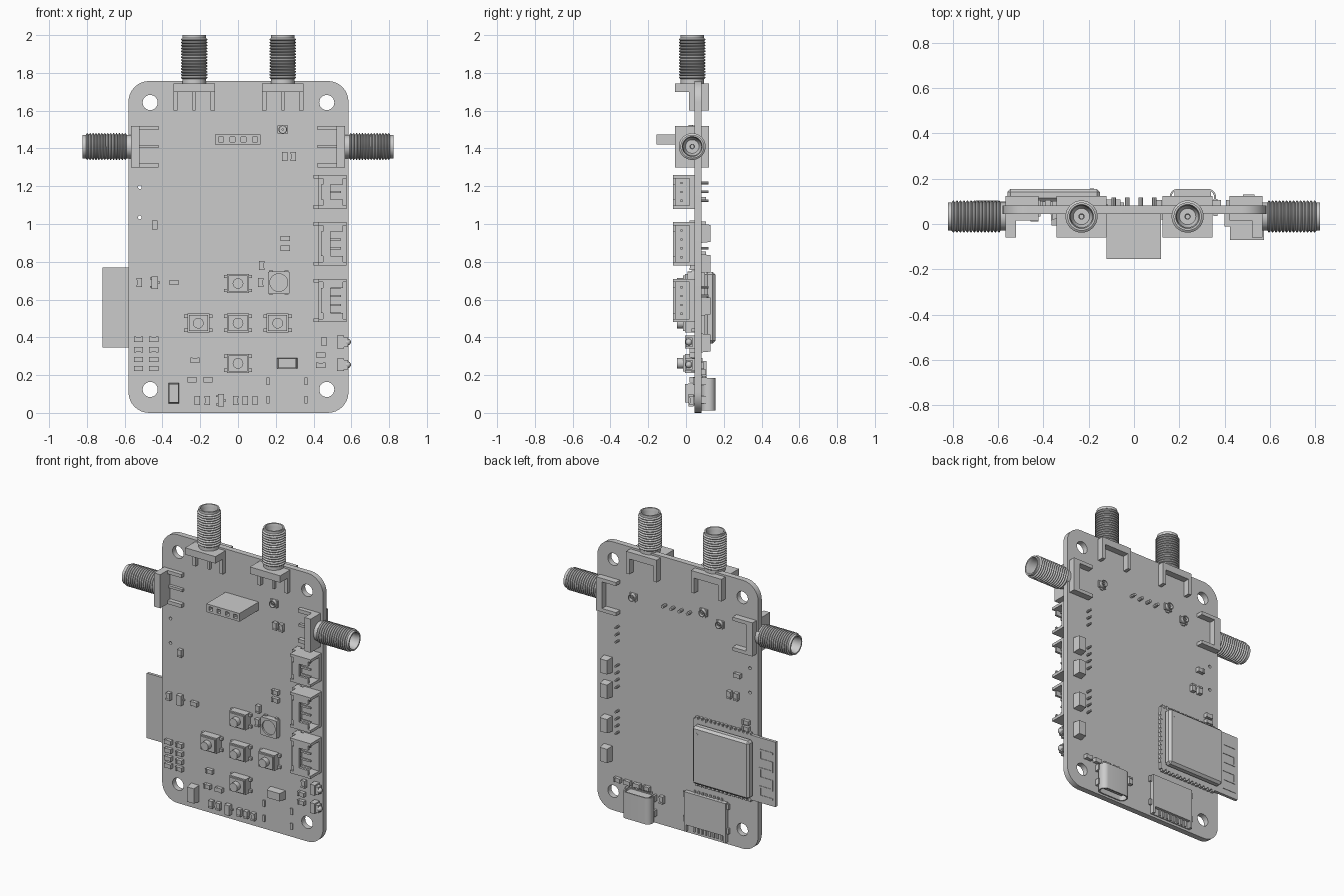
import bpy, bmesh, math
from mathutils import Matrix, Vector

if "Cube" in bpy.data.objects:
    bpy.data.objects.remove(bpy.data.objects["Cube"])

FRONT, BACK = 0.044, 0.081          # the two board surfaces (y)


def box(bm, x0, x1, y0, y1, z0, z1):
    c = Matrix.Translation(((x0 + x1) / 2, (y0 + y1) / 2, (z0 + z1) / 2))
    s = Matrix.Diagonal((abs(x1 - x0), abs(y1 - y0), abs(z1 - z0), 1))
    bmesh.ops.create_cube(bm, size=1, matrix=c @ s)


def cyl(bm, x, z, r, y0, y1, r2=None, seg=24):
    """Cylinder along y; r2 is the radius at the -y end."""
    m = Matrix.Translation((x, (y0 + y1) / 2, z)) @ Matrix.Rotation(math.pi / 2, 4, 'X')
    bmesh.ops.create_cone(bm, cap_ends=True, segments=seg, radius1=r,
                          radius2=r if r2 is None else r2, depth=abs(y1 - y0), matrix=m)


def finish(name, bm, matrix=None, smooth=False, bevel=0):
    bmesh.ops.recalc_face_normals(bm, faces=bm.faces)
    me = bpy.data.meshes.new(name)
    bm.to_mesh(me)
    bm.free()
    ob = bpy.data.objects.new(name, me)
    bpy.context.collection.objects.link(ob)
    if matrix:
        ob.matrix_world = matrix
    if bevel:
        m = ob.modifiers.new("bevel", 'BEVEL')
        m.width, m.segments = bevel, 1
    if smooth:
        shade(ob)
    return ob


def shade(ob):
    bpy.ops.object.select_all(action='DESELECT')
    ob.select_set(True)
    bpy.context.view_layer.objects.active = ob
    bpy.ops.object.shade_smooth_by_angle(angle=math.radians(35))


def rounded(x0, x1, y0, y1, r, n=8):
    pts = []
    for k, (cx, cy) in enumerate([(x1 - r, y1 - r), (x0 + r, y1 - r), (x0 + r, y0 + r), (x1 - r, y0 + r)]):
        for i in range(n + 1):
            a = math.pi / 2 * (k + i / n)
            pts.append((cx + r * math.cos(a), cy + r * math.sin(a)))
    return pts


def circle(x, y, r, n=24):
    return [(x + r * math.cos(2 * math.pi * i / n), y + r * math.sin(2 * math.pi * i / n)) for i in range(n)]


def plate(name, loops, depth, matrix):
    """Filled outline with holes, extruded by depth about its plane."""
    cu = bpy.data.curves.new(name, 'CURVE')
    cu.dimensions, cu.fill_mode, cu.extrude = '2D', 'BOTH', depth / 2
    for pts in loops:
        sp = cu.splines.new('POLY')
        sp.points.add(len(pts) - 1)
        for p, (x, y) in zip(sp.points, pts):
            p.co = (x, y, 0, 1)
        sp.use_cyclic_u = True
    ob = bpy.data.objects.new(name, cu)
    bpy.context.collection.objects.link(ob)
    ob.matrix_world = matrix
    bpy.ops.object.select_all(action='DESELECT')
    ob.select_set(True)
    bpy.context.view_layer.objects.active = ob
    bpy.ops.object.convert(target='MESH')
    shade(bpy.context.view_layer.objects.active)


# circuit board with mounting holes and vias
holes = [circle(x, z, 0.04) for x in (-0.465, 0.47) for z in (0.124, 1.643)]
holes += [circle(-0.52, z, 0.01, 12) for z in (1.035, 1.195)]
plate("circuit_board", [rounded(-0.58, 0.585, 0, 1.757, 0.11)] + holes, BACK - FRONT,
      Matrix.Translation((0, (FRONT + BACK) / 2, 0)) @ Matrix.Rotation(math.pi / 2, 4, 'X'))


# threaded antenna connectors: lathed barrel, flange and legs
def antenna_connector(name, x, z, angle):
    m = Matrix.Translation((x, 0.033, z)) @ Matrix.Rotation(angle, 4, 'Y')
    prof = [(0, 0), (0.062, 0), (0.062, 0.022)]
    n, p = 14, 0.0155
    for i in range(n):
        h = 0.022 + i * p
        prof += [(0.071, h + p * 0.4), (0.071, h + p * 0.6), (0.062, h + p)]
    prof += [(0.062, 0.255), (0.053, 0.255), (0.048, 0.235), (0.048, 0.15), (0.036, 0.13),
             (0.012, 0.13), (0.010, 0.1), (0, 0.1)]
    bm = bmesh.new()
    vs = [bm.verts.new((r, 0, h)) for r, h in prof]
    es = [bm.edges.new(e) for e in zip(vs, vs[1:])]
    bmesh.ops.spin(bm, geom=vs + es, cent=(0, 0, 0), axis=(0, 0, 1), angle=2 * math.pi, steps=32)
    bmesh.ops.remove_doubles(bm, verts=bm.verts, dist=1e-4)
    finish(name + "_barrel", bm, m, smooth=True)
    bm = bmesh.new()
    box(bm, -0.11, 0.11, -0.092, 0.09, -0.045, 0)
    for s in (-1, 1):
        box(bm, s * 0.087, s * 0.11, -0.017, 0.011, -0.145, -0.045)
        box(bm, s * 0.087, s * 0.11, 0.048, 0.09, -0.145, -0.045)
    box(bm, -0.008, 0.008, -0.008, 0.011, -0.145, -0.045)
    finish(name + "_flange", bm, m)


antenna_connector("antenna_top_left", -0.232, 1.745, 0)
antenna_connector("antenna_top_right", 0.237, 1.745, 0)
antenna_connector("antenna_left", -0.567, 1.41, -math.pi / 2)
antenna_connector("antenna_right", 0.567, 1.41, math.pi / 2)

# socket header: block built around four square openings, with rear pins
bm = bmesh.new()
xs = [-0.09, -0.03, 0.03, 0.09]
box(bm, -0.121, 0.119, -0.11, FRONT, 1.42, 1.474)
box(bm, -0.121, 0.119, -0.155, -0.11, 1.42, 1.434)
box(bm, -0.121, 0.119, -0.155, -0.11, 1.46, 1.474)
for a, b in zip([-0.121] + [x + 0.013 for x in xs], [x - 0.013 for x in xs] + [0.119]):
    box(bm, a, b, -0.155, -0.11, 1.434, 1.46)
for x in xs:
    cyl(bm, x, 1.447, 0.01, BACK, 0.118, seg=8)
finish("socket_header", bm)

# side-entry wire connectors on the right edge
for k, (zc, pins, half) in enumerate([(1.17, 3, 0.09), (0.895, 4, 0.115), (0.595, 4, 0.115)]):
    bm = bmesh.new()
    for s in (-1, 1):
        box(bm, 0.425, 0.575, -0.07, 0.03, zc + s * half, zc + s * (half - 0.018))
        box(bm, 0.40, 0.43, -0.01, FRONT, zc + s * half, zc + s * (half - 0.02))
        box(bm, 0.45, 0.555, -0.07, -0.055, zc + s * (half - 0.018), zc + s * (half - 0.05))
    box(bm, 0.425, 0.45, -0.06, FRONT, zc - half + 0.01, zc + half - 0.01)
    box(bm, 0.45, 0.575, 0.018, FRONT, zc - half, zc + half)
    box(bm, 0.44, 0.49, -0.07, -0.055, zc - half + 0.05, zc + half - 0.05)
    for i in range(pins):
        z = zc + (i - (pins - 1) / 2) * 0.047
        box(bm, 0.45, 0.545, -0.03, -0.018, z - 0.006, z + 0.006)
        cyl(bm, 0.43, z, 0.007, BACK, 0.118, seg=8)
    finish(f"wire_connector_{k}", bm)

# push buttons in a cross
for k, (x, z) in enumerate([(0, 0.685), (-0.21, 0.475), (0, 0.475), (0.21, 0.475), (0, 0.262)]):
    bm = bmesh.new()
    box(bm, x - 0.058, x + 0.058, -0.005, FRONT, z - 0.05, z + 0.05)
    box(bm, x - 0.05, x + 0.05, -0.015, -0.005, z - 0.042, z + 0.042)
    for s in (-1, 1):
        for t in (-1, 1):
            box(bm, x + s * 0.058, x + s * 0.075, 0.028, FRONT, z + t * 0.028, z + t * 0.046)
    cyl(bm, x, z, 0.028, -0.015, -0.048)
    finish(f"push_button_{k}", bm, smooth=True)

# status light: square housing with a round well
plate("status_light", [rounded(0.158, 0.274, 0.63, 0.748, 0.008, 2), circle(0.216, 0.69, 0.047)], 0.037,
      Matrix.Translation((0, 0.0255, 0)) @ Matrix.Rotation(math.pi / 2, 4, 'X'))
bm = bmesh.new()
cyl(bm, 0.216, 0.69, 0.047, 0.018, FRONT)
for s in (-1, 1):
    for t in (-1, 1):
        box(bm, 0.216 + s * 0.03, 0.216 + s * 0.052, 0.03, FRONT, 0.69 + t * 0.05, 0.69 + t * 0.064)
finish("status_light_well", bm, smooth=True)

# edge lights: block and dome on the right edge
for k, z in enumerate((0.255, 0.375)):
    bm = bmesh.new()
    box(bm, 0.525, 0.56, -0.006, FRONT, z - 0.034, z + 0.034)
    box(bm, 0.56, 0.582, 0.0, 0.035, z - 0.025, z + 0.025)
    bmesh.ops.create_uvsphere(bm, u_segments=16, v_segments=8, radius=0.018,
                              matrix=Matrix.Translation((0.58, 0.015, z)))
    finish(f"edge_light_{k}", bm, smooth=True)


# chip parts: body with two raised end caps along the longer side
def chips(name, places, back=False):
    bm = bmesh.new()
    y, d = (BACK, 1) if back else (FRONT, -1)
    for x, z, w, h in places:
        box(bm, x - w / 2, x + w / 2, y, y + d * 0.022, z - h / 2, z + h / 2)
        for s in (-1, 1):
            if w > h:
                box(bm, x + s * w * 0.28, x + s * (w / 2 + 0.001), y, y + d * 0.025, z - h / 2 - 0.001, z + h / 2 + 0.001)
            else:
                box(bm, x - w / 2 - 0.001, x + w / 2 + 0.001, y, y + d * 0.025, z + s * h * 0.28, z + s * (h / 2 + 0.001))
    finish(name, bm)


L, S = 0.046, 0.026
tall = [(-0.44, 0.995), (-0.523, 0.69), (0.12, 0.69), (0.125, 0.78), (0.248, 1.357), (0.293, 1.357),
        (-0.216, 0.066), (-0.163, 0.066), (-0.012, 0.066), (0.038, 0.066), (0.09, 0.066), (0.455, 0.378)]
wide = [(-0.338, 0.69), (0.25, 0.923), (0.25, 0.872), (-0.227, 0.278), (-0.243, 0.175), (-0.158, 0.175),
        (0.438, 0.307), (0.438, 0.252)]
wide += [(x, z) for x in (-0.526, -0.446) for z in (0.235, 0.283, 0.335, 0.39)]
chips("front_chips", [(x, z, S, L) for x, z in tall] + [(x, z, L, S) for x, z in wide])
chips("rear_chips", [(-0.437, 1.13, L, S), (-0.38, 0.99, S, L), (-0.43, 0.99, S, L), (-0.5, 0.80, L, S),
                     (-0.5, 0.84, L, S), (0.43, 0.215, L, S), (0.36, 0.215, L, S), (0.29, 0.215, L, S),
                     (0.22, 0.215, L, S), (0.11, 0.17, S, L)], True)

# three-legged transistors
for k, (x, z) in enumerate([(-0.44, 0.69), (-0.09, 0.066)]):
    bm = bmesh.new()
    box(bm, x - 0.017, x + 0.017, 0.012, 0.04, z - 0.033, z + 0.033)
    for s, t in ((-1, 0.022), (-1, -0.022), (1, 0)):
        box(bm, x, x + s * 0.027, 0.034, FRONT, z + t - 0.005, z + t + 0.005)
    finish(f"transistor_{k}", bm)

# moulded diodes, tapered on top
for k, (x, z, w, h, y, d) in enumerate(
        [(-0.34, 0.104, 0.056, 0.108, FRONT, -1), (0.26, 0.262, 0.108, 0.056, FRONT, -1)]
        + [(0.507, z, 0.06, 0.1, BACK, 1) for z in (0.95, 0.79, 0.565, 0.37)]):
    bm = bmesh.new()
    box(bm, x - w / 2, x + w / 2, y, y + d * 0.05, z - h / 2, z + h / 2)
    for v in bm.verts:
        if abs(v.co.y - y) > 0.02:
            v.co.x = x + (v.co.x - x) * 0.86
            v.co.z = z + (v.co.z - z) * 0.9
    finish(f"diode_{k}", bm)

# miniature coaxial sockets
for k, (x, z, y, d) in enumerate([(0.237, 1.5, FRONT, -1), (0.32, 1.44, BACK, 1),
                                  (-0.19, 1.475, BACK, 1), (-0.31, 1.43, BACK, 1)]):
    bm = bmesh.new()
    box(bm, x - 0.027, x + 0.027, y, y + d * 0.01, z - 0.022, z + 0.022)
    box(bm, x - 0.012, x + 0.012, y, y + d * 0.006, z - 0.034, z + 0.022)
    cyl(bm, x, z, 0.006, y + d * 0.01, y + d * 0.026, seg=10)
    finish(f"coax_socket_{k}", bm)
    plate(f"coax_ring_{k}", [circle(x, z, 0.023), circle(x, z, 0.018)], 0.022,
          Matrix.Translation((0, y + d * 0.019, 0)) @ Matrix.Rotation(math.pi / 2, 4, 'X'))

# radio module: carrier, edge pads, printed antenna and shield can
bm = bmesh.new()
box(bm, -0.718, -0.125, BACK, 0.1, 0.345, 0.77)
for i in range(14):
    x = -0.53 + i * 0.0296
    for z in (0.342, 0.773):
        box(bm, x - 0.009, x + 0.009, BACK, 0.101, z - 0.01, z + 0.01)
for i in range(12):
    z = 0.395 + i * 0.0296
    box(bm, -0.135, -0.122, BACK, 0.101, z - 0.009, z + 0.009)
for i in range(6):
    z = 0.39 + i * 0.06
    box(bm, -0.70, -0.60, 0.1, 0.103, z - 0.006, z + 0.006)
    if i < 5:
        x = -0.70 if i % 2 else -0.612
        box(bm, x, x + 0.012, 0.1, 0.103, z, z + 0.06)
finish("radio_module", bm)
bm = bmesh.new()
box(bm, -0.56, -0.15, 0.1, 0.155, 0.368, 0.747)
finish("shield_can", bm, bevel=0.014)
bm = bmesh.new()
cyl(bm, -0.185, 0.70, 0.009, 0.155, 0.156, seg=12)
finish("shield_mark", bm)

# charging port: rounded shell open at the bottom, with tongue and tabs
plate("port_shell", [rounded(0.158, 0.362, 0.082, 0.155, 0.034), rounded(0.166, 0.354, 0.09, 0.147, 0.027)],
      0.172, Matrix.Translation((0, 0, 0.098)))
bm = bmesh.new()
box(bm, 0.18, 0.34, 0.088, 0.15, 0.14, 0.18)
box(bm, 0.19, 0.33, 0.111, 0.126, 0.03, 0.14)
for x in (0.16, 0.36):
    for z in (0.07, 0.168):
        box(bm, x - 0.008, x + 0.008, 0.036, 0.11, z - 0.02, z + 0.02)
for i in range(10):
    x = 0.19 + i * 0.0155
    box(bm, x - 0.004, x + 0.004, BACK, 0.088, 0.175, 0.198)
finish("port_insides", bm)

# memory card slot: stepped cover, side tabs and contacts
bm = bmesh.new()
box(bm, -0.36, -0.06, BACK, 0.108, 0.06, 0.275)
box(bm, -0.36, -0.345, BACK, 0.108, 0.015, 0.06)
box(bm, -0.075, -0.06, BACK, 0.108, 0.015, 0.06)
box(bm, -0.345, -0.075, BACK, 0.087, 0.015, 0.06)
for x in (-0.365, -0.055):
    for z in (0.09, 0.25):
        box(bm, x - 0.01, x + 0.01, BACK, 0.095, z - 0.018, z + 0.018)
for i in range(8):
    x = -0.32 + i * 0.028
    box(bm, x - 0.006, x + 0.006, 0.087, 0.094, 0.02, 0.06)
    box(bm, x - 0.006, x + 0.006, BACK, 0.088, 0.275, 0.29)
finish("card_slot", bm)
